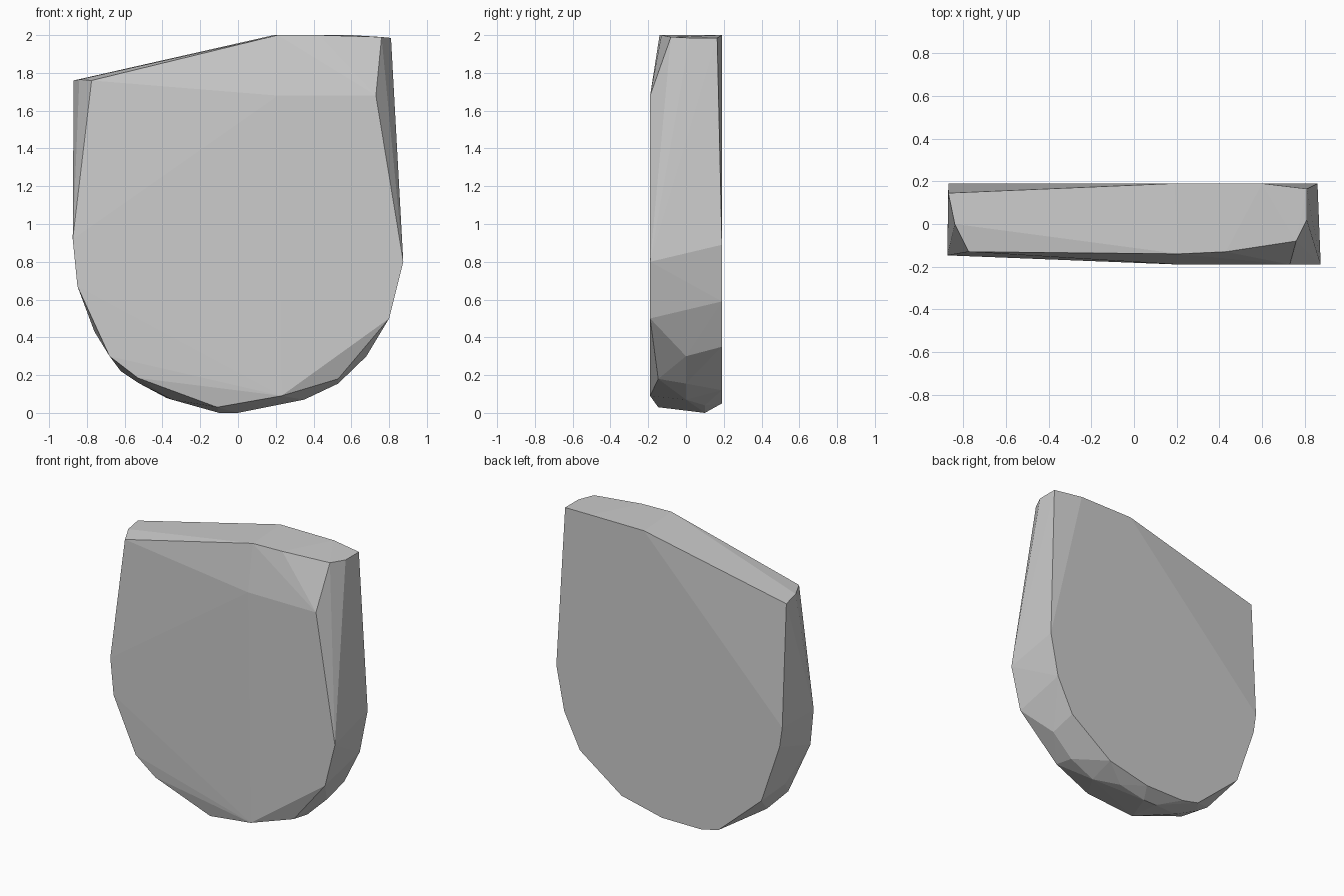
import bpy
import bmesh

# Remove the default object
default_object = bpy.data.objects.get("Cube")
if default_object:
    bpy.data.objects.remove(default_object, do_unlink=True)


def make_material(name, colour):
    material = bpy.data.materials.new(name)
    material.use_nodes = True
    material.diffuse_color = colour
    shader = material.node_tree.nodes["Principled BSDF"]
    shader.inputs["Base Color"].default_value = colour
    shader.inputs["Roughness"].default_value = 0.9
    return material


def ring(depth, outline):
    """Place an (x, z) outline at one depth along y."""
    return [(x, depth, z) for x, z in outline]


# Flat front panel, standing slightly proud
front_panel = ring(-0.19, [
    (0.21, 1.68), (0.73, 1.68), (0.875, 0.8), (0.8, 0.5), (0.23, 0.09),
])

# Receding left edge and lower chips of the front
front_chips = ring(-0.147, [
    (-0.875, 0.92), (-0.85, 0.67), (-0.68, 0.3), (-0.53, 0.185),
    (-0.11, 0.03), (0.53, 0.18),
])

# Rounded underside between front and back
underside = ring(0, [
    (-0.76, 0.43), (-0.62, 0.22), (-0.53, 0.16), (-0.35, 0.07),
    (0.35, 0.07), (0.53, 0.155), (0.68, 0.3),
])
keel = ring(0.1, [(-0.1, 0), (0, 0), (0.2, 0.04)])

# Flat back panel
back_panel = ring(0.19, [
    (-0.87, 0.92), (-0.85, 0.78), (-0.71, 0.37), (-0.38, 0.08),
    (-0.25, 0.05), (0.05, 0.05), (0.36, 0.12), (0.68, 0.35),
    (0.8, 0.59), (0.86, 0.89), (0.6, 2), (0.19, 2),
])

# Sloping top with its worn corners
top_face = [
    (-0.87, 0.145, 1.76), (-0.84, 0, 1.765), (-0.775, -0.13, 1.76),
    (0.21, -0.14, 2), (0.43, -0.13, 2), (0.76, -0.08, 1.99),
    (0.81, 0.02, 1.985), (0.81, 0.165, 1.985),
]


def build_faceted_solid(name, points, material):
    """Wrap the outlines in one faceted convex solid."""
    bm = bmesh.new()
    for point in points:
        bm.verts.new(point)
    bmesh.ops.convex_hull(bm, input=list(bm.verts))
    loose = [vert for vert in bm.verts if not vert.link_faces]
    bmesh.ops.delete(bm, geom=loose, context="VERTS")
    # Merge coplanar triangles into clean flat facets
    bmesh.ops.dissolve_limit(
        bm, angle_limit=0.01, verts=list(bm.verts), edges=list(bm.edges))
    bmesh.ops.recalc_face_normals(bm, faces=list(bm.faces))
    for face in bm.faces:
        face.smooth = False
    mesh = bpy.data.meshes.new(name)
    bm.to_mesh(mesh)
    bm.free()
    mesh.materials.append(material)
    solid = bpy.data.objects.new(name, mesh)
    bpy.context.collection.objects.link(solid)
    return solid


stone_grey = make_material("stone_grey", (0.6, 0.6, 0.6, 1))
build_faceted_solid(
    "stone_slab",
    front_panel + front_chips + underside + keel + back_panel + top_face,
    stone_grey,
)
